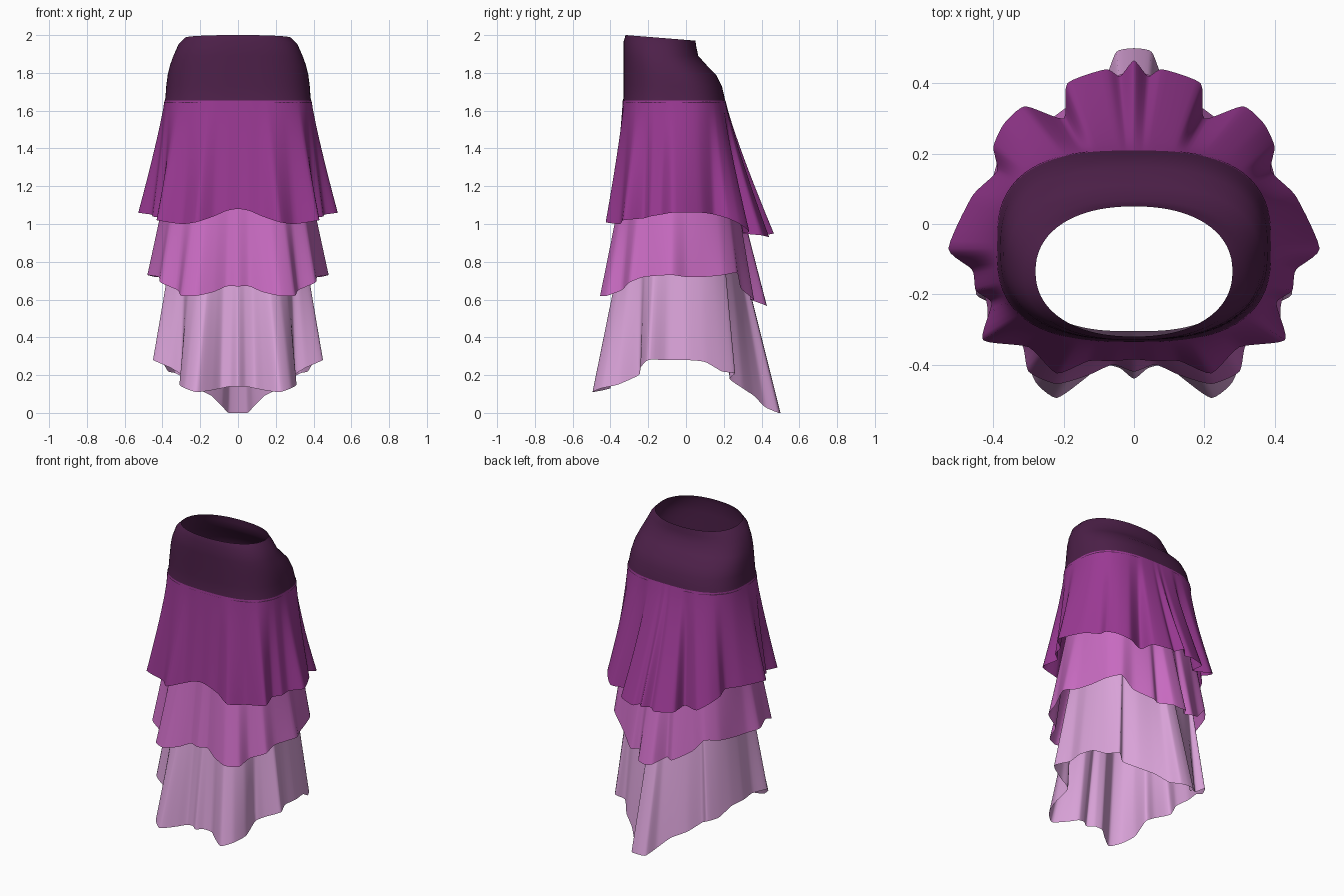
import bpy
import bmesh
import math
from mathutils import Vector

cube = bpy.data.objects.get("Cube")
if cube:
    bpy.data.objects.remove(cube, do_unlink=True)


def make_material(name, rgb):
    """Flat material from an 8-bit display colour."""
    linear = [((c / 255 + 0.055) / 1.055) ** 2.4 for c in rgb]
    mat = bpy.data.materials.new(name)
    mat.use_nodes = True
    mat.diffuse_color = (*linear, 1)
    shader = mat.node_tree.nodes["Principled BSDF"]
    shader.inputs["Base Color"].default_value = (*linear, 1)
    shader.inputs["Roughness"].default_value = 0.8
    return mat


def oval(angle, half_width, front, back, power=2.75):
    """Point of a squarish oval, seen from its middle at the given angle."""
    c, s = math.cos(angle), math.sin(angle)
    half_depth = (back - front) / 2
    r = (abs(c / half_width) ** power + abs(s / half_depth) ** power) ** (-1 / power)
    return r * c, r * s + (front + back) / 2


def skin(name, rings, mat):
    """Join closed rings of points into one smooth open sheet."""
    bm = bmesh.new()
    loops = [[bm.verts.new(p) for p in ring] for ring in rings]
    count = len(loops[0])
    for upper, lower in zip(loops, loops[1:]):
        for i in range(count):
            j = (i + 1) % count
            bm.faces.new((upper[i], lower[i], lower[j], upper[j])).smooth = True
    mesh = bpy.data.meshes.new(name)
    bm.to_mesh(mesh)
    bm.free()
    mesh.materials.append(mat)
    obj = bpy.data.objects.new(name, mesh)
    bpy.context.collection.objects.link(obj)
    return obj


def smooth_loop(half, steps=5, slack=0.3):
    """Mirror a half outline and round it slightly into a closed spline."""
    right = [Vector(p) for p in half]
    left = [Vector((-p.x, p.y, p.z)) for p in right[-2:0:-1]]
    pts = right + left
    n = len(pts)
    out = []
    for i in range(n):
        a, b, c, d = (pts[(i + k) % n] for k in (-1, 0, 1, 2))
        leave, arrive = slack * (c - a), slack * (d - b)
        for s in range(steps):
            t = s / steps
            ease = t * t * (3 - 2 * t)
            out.append(b.lerp(c, ease) + leave * t * (1 - t) ** 2
                       - arrive * t * t * (1 - t))
    return out


def ruffle(name, hem, top, mat, flare, rows=14):
    """Drape cloth from a plain oval down to a wavy hem."""
    z_top, half_width, front, back = top
    middle = (front + back) / 2
    hem = smooth_loop(hem)
    upper = []
    for p in hem:
        x, y = oval(math.atan2(p.y - middle, p.x), half_width, front, back)
        upper.append(Vector((x, y, z_top)))
    rings = []
    for r in range(rows + 1):
        t = r / rows
        ring = []
        for u, h in zip(upper, hem):
            p = u.lerp(h, t ** flare)
            p.z = u.z + (h.z - u.z) * t
            ring.append(p)
        rings.append(ring)
    return skin(name, rings, mat)


plum = make_material("dark plum", (77, 32, 73))
purple = make_material("purple", (154, 57, 147))
orchid = make_material("orchid", (201, 107, 194))
lilac = make_material("pale lilac", (218, 163, 217))

# Waistband: height, half width, front and back of each ring, rim first
band = [(1.985, .28, -.32, .05), (1.95, .315, -.33, .055), (1.89, .342, -.33, .065),
        (1.84, .36, -.33, .11), (1.79, .372, -.33, .16), (1.73, .38, -.33, .19),
        (1.67, .384, -.331, .204), (1.64, .391, -.336, .211)]
band_rings = []
for z, half_width, front, back in band:
    ring = []
    for i in range(96):
        x, y = oval(math.tau * i / 96, half_width, front, back, 2.2 + (2 - z) * 1.6)
        tilt = (-.13 - y) * .08 if z > 1.9 else 0
        ring.append((x, y, z + tilt))
    band_rings.append(ring)
skin("waistband", band_rings, plum)

# Hem outlines run from the front middle round the left side to the back
upper_hem = [(0, -.385, 1.08), (.06, -.39, 1.07), (.13, -.39, 1.04), (.22, -.425, 1.01),
             (.3, -.35, 1), (.43, -.33, 1.02), (.405, -.225, 1.03), (.45, -.19, 1.04),
             (.46, -.13, 1.05), (.528, -.07, 1.06), (.46, .08, 1.06), (.39, .15, 1.05),
             (.4, .22, 1.03), (.37, .285, 1), (.31, .335, .96), (.2, .3, .95),
             (.19, .4, .94), (.08, .44, .93), (.04, .42, .94), (0, .465, .95)]
ruffle("upper_ruffle", upper_hem, (1.655, .389, -.335, .209), purple, 1.15)

middle_hem = [(0, -.42, .67), (.06, -.4, .67), (.13, -.43, .64), (.22, -.455, .62),
              (.3, -.42, .62), (.32, -.34, .65), (.41, -.3, .69), (.42, -.22, .72),
              (.48, -.08, .73), (.44, 0, .72), (.41, .1, .72), (.38, .2, .73),
              (.32, .27, .74), (.25, .29, .66), (.15, .36, .6), (.1, .34, .6),
              (.05, .42, .57), (0, .43, .56)]
ruffle("middle_ruffle", middle_hem, (1.28, .365, -.335, .25), orchid, 1.05)

lower_hem = [(0, -.44, .14), (.04, -.41, .14), (.09, -.4, .13), (.14, -.44, .12),
             (.22, -.495, .11), (.28, -.45, .13), (.31, -.36, .15), (.3, -.25, .2),
             (.36, -.24, .24), (.45, -.2, .28), (.41, -.1, .28), (.42, 0, .28),
             (.4, .1, .27), (.37, .19, .22), (.33, .26, .21), (.28, .23, .18),
             (.22, .3, .13), (.14, .36, .09), (.08, .42, .03), (.05, .49, 0),
             (0, .5, 0)]
ruffle("lower_ruffle", lower_hem, (1.08, .325, -.305, .23), lilac, 1)
